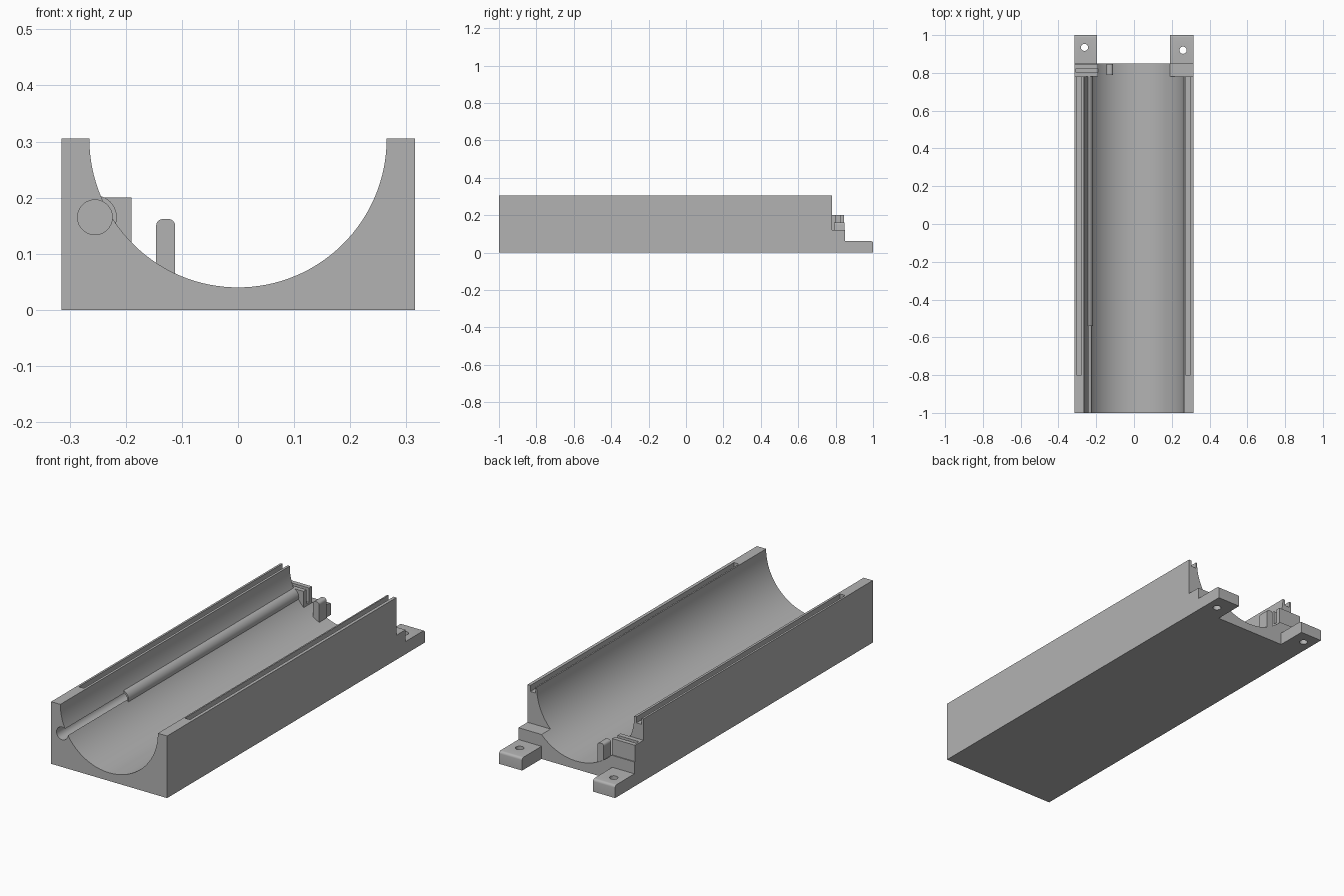
import bpy
import bmesh
import math
from mathutils import Matrix, Vector

cube = bpy.data.objects.get("Cube")
if cube:
    bpy.data.objects.remove(cube, do_unlink=True)

GREY = (0.45, 0.45, 0.45, 1.0)
mat = bpy.data.materials.new("mid grey plastic")
mat.use_nodes = True
mat.diffuse_color = GREY
mat.node_tree.nodes["Principled BSDF"].inputs["Base Color"].default_value = GREY

HALF_W, TOP, RADIUS = 0.315, 0.305, 0.265
FRONT, BODY_END, SHELF_END = -1.0, 0.78, 0.85
HOLE_X, HOLE_Z = -0.255, 0.165


def finish(name, bm):
    bmesh.ops.recalc_face_normals(bm, faces=bm.faces)
    mesh = bpy.data.meshes.new(name)
    bm.to_mesh(mesh)
    bm.free()
    mesh.materials.append(mat)
    obj = bpy.data.objects.new(name, mesh)
    bpy.context.collection.objects.link(obj)
    return obj


def prism(name, points, y0, y1):
    """Extrude an x-z outline along y."""
    bm = bmesh.new()
    face = bm.faces.new([bm.verts.new((x, y0, z)) for x, z in points])
    new = bmesh.ops.extrude_face_region(bm, geom=[face])["geom"]
    verts = [v for v in new if isinstance(v, bmesh.types.BMVert)]
    bmesh.ops.translate(bm, verts=verts, vec=(0, y1 - y0, 0))
    return finish(name, bm)


def box(name, x0, x1, y0, y1, z0, z1, edge_test=None, radius=0.012):
    """Box, with the edges picked by edge_test rounded."""
    bm = bmesh.new()
    size = Matrix.Diagonal((x1 - x0, y1 - y0, z1 - z0, 1))
    centre = Vector(((x0 + x1) / 2, (y0 + y1) / 2, (z0 + z1) / 2))
    bmesh.ops.create_cube(bm, size=1, matrix=Matrix.Translation(centre) @ size)
    if edge_test:
        edges = [e for e in bm.edges
                 if edge_test((e.verts[0].co + e.verts[1].co) / 2 - centre)]
        bmesh.ops.bevel(bm, geom=edges, offset=radius, segments=4,
                        profile=0.5, affect='EDGES')
    return finish(name, bm)


def cylinder(name, x, y, z, radius, length, along_y=False):
    bm = bmesh.new()
    turn = Matrix.Rotation(math.pi / 2, 4, 'X') if along_y else Matrix()
    bmesh.ops.create_cone(bm, cap_ends=True, segments=40, radius1=radius,
                          radius2=radius, depth=length,
                          matrix=Matrix.Translation((x, y, z)) @ turn)
    return finish(name, bm)


def combine(target, tool, operation='DIFFERENCE'):
    """Apply a boolean and discard the tool."""
    mod = target.modifiers.new("combine", 'BOOLEAN')
    mod.operation, mod.solver, mod.object = operation, 'EXACT', tool
    bpy.context.view_layer.update()
    graph = bpy.context.evaluated_depsgraph_get()
    mesh = bpy.data.meshes.new_from_object(target.evaluated_get(graph))
    target.modifiers.clear()
    target.data = mesh
    bpy.data.objects.remove(tool, do_unlink=True)


def trough_profile(height, steps=64):
    """Rectangle with a circular trough taken out of the top."""
    end = math.asin((TOP - height) / RADIUS)
    pts = [(-HALF_W, height), (-HALF_W, 0), (HALF_W, 0), (HALF_W, height)]
    for i in range(steps + 1):
        a = -end - (math.pi - 2 * end) * i / steps
        pts.append((RADIUS * math.cos(a), TOP + RADIUS * math.sin(a)))
    return pts


# Long trough body with a covered rod channel in the right wall
body = prism("trough_body", trough_profile(TOP), FRONT, BODY_END)
sleeve_start = -0.54
combine(body, cylinder("sleeve", HOLE_X, (sleeve_start + BODY_END) / 2, HOLE_Z,
                       0.039, BODY_END - sleeve_start, True), 'UNION')
combine(body, cylinder("rod_cutter", HOLE_X, 0, HOLE_Z, 0.031, 2.4, True))

# Slots along both rims, open at the back
for x0, x1 in ((-0.305, -0.277), (0.272, 0.299)):
    combine(body, box("slot_cutter", x0, x1, -0.8, 1, TOP - 0.03, 0.4))

# Low shelf continuing the trough behind the body
shelf = prism("rear_shelf", trough_profile(0.12), BODY_END, SHELF_END)

# Switch holder and rounded post on the right of the shelf
holder = box("switch_holder", -HALF_W, -0.19, BODY_END, SHELF_END - 0.005, 0.11, 0.2)
combine(holder, box("pocket_cutter", -0.306, -0.1, 0.803, 0.823, 0.13, 0.3))
post = box("switch_post", -0.146, -0.112, 0.79, SHELF_END - 0.003, 0.03, 0.162,
           lambda p: p.z > 0.05 and abs(p.x) > 0.01)

# Mounting tabs with screw holes
for side, x0, x1, hx, hy in (("right", -HALF_W, -0.195, -0.262, 0.935),
                             ("left", 0.19, HALF_W, 0.26, 0.92)):
    tab = box(side + "_mounting_tab", x0, x1, SHELF_END, 1.0, 0, 0.062,
              lambda p: p.z > 0.02 and p.y > 0.05)
    combine(tab, cylinder("screw_cutter", hx, hy, 0.03, 0.019, 0.3))

# Smooth curved walls, keep corners crisp
bpy.ops.object.select_all(action='DESELECT')
for obj in bpy.context.collection.objects:
    if obj.type == 'MESH' and mat.name in obj.data.materials:
        obj.select_set(True)
        bpy.context.view_layer.objects.active = obj
bpy.ops.object.shade_smooth_by_angle(angle=math.radians(30))
